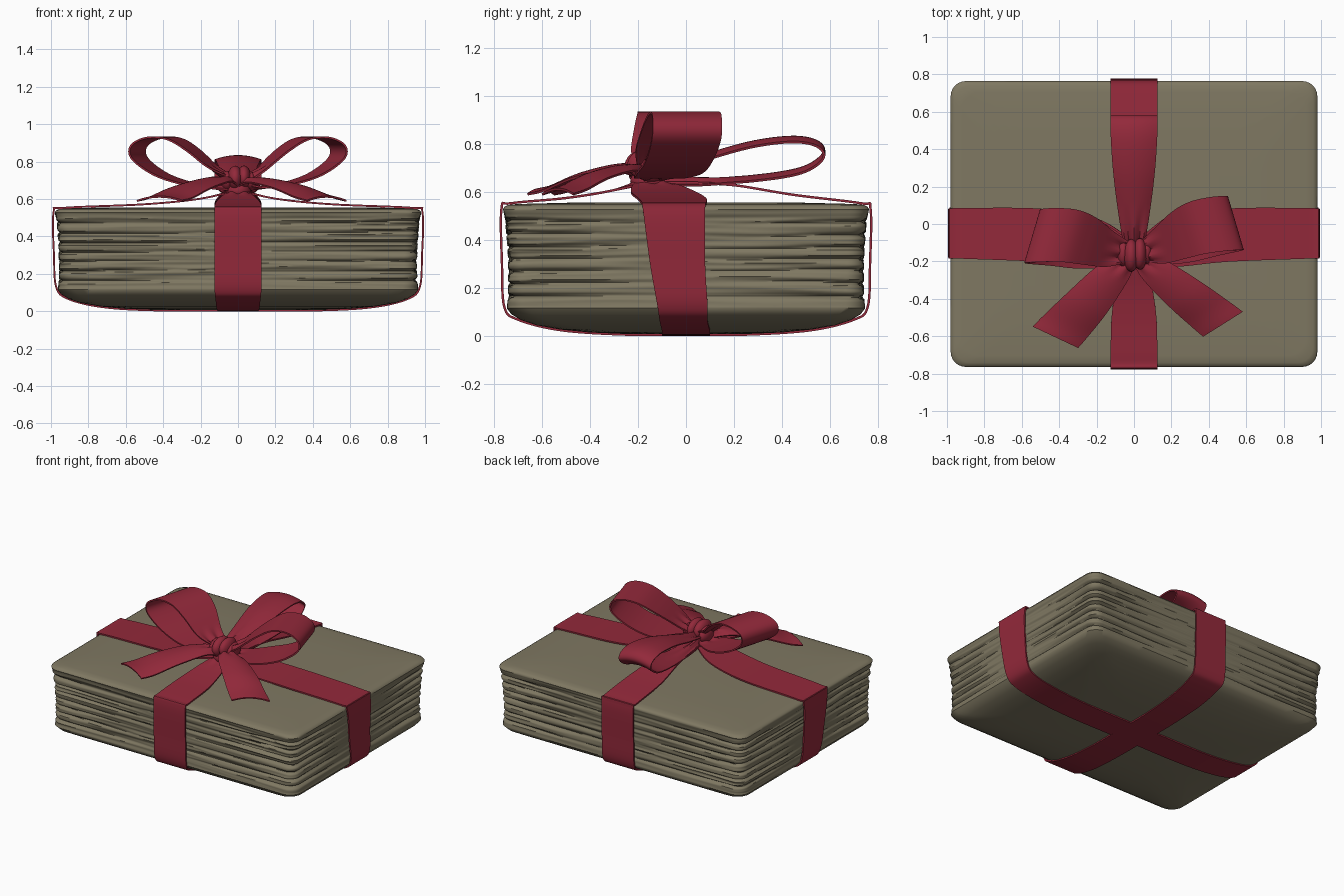
import bpy, bmesh, math
from mathutils import Vector, noise

cube = bpy.data.objects.get("Cube")
if cube:
    bpy.data.objects.remove(cube)


def material(name, rgb):
    m = bpy.data.materials.new(name)
    m.use_nodes = True
    m.diffuse_color = (*rgb, 1)
    bsdf = m.node_tree.nodes["Principled BSDF"]
    bsdf.inputs["Base Color"].default_value = (*rgb, 1)
    bsdf.inputs["Roughness"].default_value = 0.8
    return m


PAPER = material("aged paper", (0.213, 0.188, 0.122))
RED = material("crimson ribbon", (0.292, 0.022, 0.043))


def finish(name, bm, mat, thickness=0, angle=40):
    bmesh.ops.recalc_face_normals(bm, faces=bm.faces)
    mesh = bpy.data.meshes.new(name)
    bm.to_mesh(mesh)
    bm.free()
    mesh.materials.append(mat)
    ob = bpy.data.objects.new(name, mesh)
    bpy.context.collection.objects.link(ob)
    bpy.ops.object.select_all(action='DESELECT')
    ob.select_set(True)
    bpy.context.view_layer.objects.active = ob
    if thickness:
        mod = ob.modifiers.new("Thickness", 'SOLIDIFY')
        mod.thickness = thickness
        mod.offset = 0
        bpy.ops.object.modifier_apply(modifier=mod.name)
    bpy.ops.object.shade_smooth_by_angle(angle=math.radians(angle))
    return ob


# ---- paper stack: a loft of rounded rectangles with worn, layered sides ----
def outline(hx, hy, r, edge=36, arc=6):
    """Evenly split rounded rectangle as (point, outward normal) pairs."""
    pts = []
    for k, (sx, sy) in enumerate([(1, 1), (-1, 1), (-1, -1), (1, -1)]):
        c = Vector((sx * (hx - r), sy * (hy - r), 0))
        for i in range(arc + 1):
            a = math.pi / 2 * (k + i / arc)
            n = Vector((math.cos(a), math.sin(a), 0))
            pts.append((c + n * r, n))
        nxt = [(-1, 1), (-1, -1), (1, -1), (1, 1)][k]
        end = Vector((nxt[0] * (hx - r), nxt[1] * (hy - r), 0)) + n * r
        start = pts[-1][0]
        pts += [(start.lerp(end, i / edge), n) for i in range(1, edge)]
    return pts


HX, HY, LOW, HIGH, LAYERS = 0.98, 0.764, 0.115, 0.528, 8


def wear(p, z):
    """Inset depth of the side at a perimeter point and height."""
    t = (z - LOW) / (HIGH - LOW)
    wobble = 0.01 * noise.noise(Vector((p.x * 2, p.y * 2, z * 6)))
    phase = ((t + wobble * 3) * LAYERS) % 1
    groove = max(0, abs(phase - 0.5) * 2 - 0.55) / 0.45
    corner = min(1, (abs(p.x) / HX) * (abs(p.y) / HY)) ** 2
    chips = abs(noise.noise(Vector((p.x * 1.3, p.y * 1.3, z * 34))))
    fade = min(1, t * 8, (1 - t) * 12)
    return fade * (0.004 + groove * (0.005 + 0.026 * corner) + 0.015 * chips) + 0.008 * math.sin(math.pi * t)


bm = bmesh.new()
rings = []


def add_ring(z, inset, worn=False):
    ring = []
    for p, n in outline(HX - inset, HY - inset, 0.08 + inset * 0.3):
        q = p - n * wear(p, z) if worn else p
        ring.append(bm.verts.new((q.x, q.y, z)))
    rings.append(ring)


for z, inset in [(0.008, 0.5), (0.014, 0.36), (0.026, 0.24), (0.044, 0.14), (0.066, 0.075), (0.09, 0.035)]:
    add_ring(z, inset)
STEPS = 66
for i in range(STEPS + 1):
    t = i / STEPS
    add_ring(LOW + (HIGH - LOW) * t, 0.016 * (1 - t), True)
for z, inset in [(0.538, 0.006), (0.546, 0.022), (0.55, 0.06), (0.556, 0.3)]:
    add_ring(z, inset)
for a, b in zip(rings, rings[1:]):
    for i in range(len(a)):
        j = (i + 1) % len(a)
        bm.faces.new((a[i], a[j], b[j], b[i]))
bm.faces.new(rings[0])
bm.faces.new(rings[-1])
finish("paper_stack", bm, PAPER, angle=50)


# ---- ribbons: a smooth path of (x, y, z, half width) swept along an axis ----
def catmull(a, b, c, d, t):
    return 0.5 * (2 * b + (c - a) * t + (2 * a - 5 * b + 4 * c - d) * t * t + (3 * b - a - 3 * c + d) * t ** 3)


def ribbon(name, path, axis, pleat=0.0, crown=0.0, cross=12, steps=8):
    pts = [Vector(p) for p in path]
    pts = [pts[0] * 2 - pts[1]] + pts + [pts[-1] * 2 - pts[-2]]
    line = []
    for k in range(1, len(pts) - 2):
        line += [catmull(*pts[k - 1:k + 3], i / steps) for i in range(steps)]
    line.append(pts[-2])
    axis = Vector(axis).normalized()
    widest = max(p.w for p in line)
    bm = bmesh.new()
    rows = []
    for i, p in enumerate(line):
        tangent = (line[min(i + 1, len(line) - 1)] - line[max(i - 1, 0)]).xyz
        normal = axis.cross(tangent).normalized()
        # folds show only where the ribbon is gathered; a crown lets the edges droop
        fold = pleat * max(0, 0.7 - p.w / widest)
        row = []
        for j in range(cross + 1):
            v = 2 * j / cross - 1
            droop = Vector((0, 0, -crown * v * v))
            row.append(bm.verts.new(p.xyz + axis * p.w * v + normal * fold * math.cos(v * 7) + droop))
        rows.append(row)
    for a, b in zip(rows, rows[1:]):
        for i in range(cross):
            bm.faces.new((a[i], a[i + 1], b[i + 1], b[i]))
    return finish(name, bm, RED, 0.01)


# Wrapping straps, pinched where they rise to the knot
front = [(0, -0.16, 0.65, 0.05), (0, -0.3, 0.608, 0.09), (0, -0.5, 0.575, 0.12), (0, -0.73, 0.553, 0.125),
         (0, -0.77, 0.53, 0.125), (0, -0.768, 0.3, 0.125), (0, -0.758, 0.12, 0.125),
         (0, -0.7, 0.067, 0.12), (0, -0.52, 0.023, 0.115), (0, -0.25, 0.005, 0.11), (0, 0, 0.005, 0.11)]
back = [(0, -y, z, w) for _, y, z, w in reversed(front[3:-1])]
ribbon("lengthwise_strap", front + back + [(0, 0.45, 0.588, 0.12), (0, 0.15, 0.635, 0.08), (0, -0.16, 0.65, 0.05)],
       (1, 0, 0), 0.04)

half = [(0, -0.15, 0.65, 0.06), (0.2, -0.1, 0.602, 0.13), (0.5, -0.06, 0.572, 0.142), (0.93, -0.05, 0.553, 0.135),
        (0.986, -0.05, 0.528, 0.13), (0.984, -0.035, 0.3, 0.115), (0.972, -0.015, 0.13, 0.105),
        (0.91, -0.01, 0.067, 0.1), (0.73, 0, 0.023, 0.1), (0.45, 0, 0.005, 0.1), (0, 0, 0.005, 0.1)]
other = [(-x, y, z, w) for x, y, z, w in reversed(half[:-1])]
ribbon("crosswise_strap", half + other, (0, 1, 0), 0.04)

# Bow loops: two upright at the sides and one lying back
loop = [(0.03, -0.15, 0.70, 0.05), (0.13, -0.12, 0.765, 0.095), (0.24, -0.06, 0.86, 0.13), (0.34, -0.02, 0.92, 0.145),
        (0.45, 0, 0.927, 0.15), (0.53, 0.005, 0.885, 0.15), (0.525, 0, 0.815, 0.15), (0.41, -0.03, 0.73, 0.145),
        (0.26, -0.07, 0.68, 0.14), (0.12, -0.12, 0.66, 0.1), (0.03, -0.15, 0.665, 0.05)]
for name, s, sag in [("left_loop", 1, 0), ("right_loop", -1, 0.13)]:
    ribbon(name, [(s * x, y - sag * abs(x), z, w) for x, y, z, w in loop], (-0.28 * s, 0.95, 0), 0.05)
ribbon("back_loop", [(0, -0.13, 0.69, 0.05), (0, 0.08, 0.755, 0.085), (0, 0.28, 0.81, 0.11), (0, 0.45, 0.83, 0.122),
                     (0, 0.55, 0.81, 0.125), (0, 0.572, 0.76, 0.125), (0, 0.48, 0.7, 0.12), (0, 0.28, 0.667, 0.1),
                     (0, 0.05, 0.655, 0.07), (0, -0.13, 0.665, 0.05)], (1, 0, 0), 0.05, 0.022)

# Loose tails draped forward
ribbon("left_tail", [(0.03, -0.18, 0.7, 0.045), (0.13, -0.26, 0.71, 0.085), (0.28, -0.38, 0.68, 0.11),
                     (0.4, -0.475, 0.633, 0.12), (0.475, -0.535, 0.612, 0.124)], (0.85, 0.53, 0), 0.05, 0.022)
ribbon("right_tail", [(-0.03, -0.18, 0.7, 0.045), (-0.12, -0.27, 0.715, 0.09), (-0.25, -0.42, 0.68, 0.118),
                      (-0.36, -0.54, 0.628, 0.13), (-0.42, -0.605, 0.612, 0.133)], (0.9, -0.42, 0), 0.05, 0.022)

# Knot: overlapping folds gathered side by side
bm = bmesh.new()
for x, y, z, rx, ry, rz in [(-0.058, -0.155, 0.695, 0.036, 0.075, 0.056), (-0.015, -0.168, 0.71, 0.042, 0.088, 0.068),
                            (0.032, -0.16, 0.715, 0.038, 0.085, 0.064), (0.068, -0.145, 0.695, 0.032, 0.07, 0.052),
                            (0, -0.155, 0.645, 0.07, 0.078, 0.055)]:
    made = bmesh.ops.create_uvsphere(bm, u_segments=20, v_segments=12, radius=1)["verts"]
    bmesh.ops.scale(bm, verts=made, vec=(rx, ry, rz))
    bmesh.ops.translate(bm, verts=made, vec=(x, y, z))
finish("knot", bm, RED)
